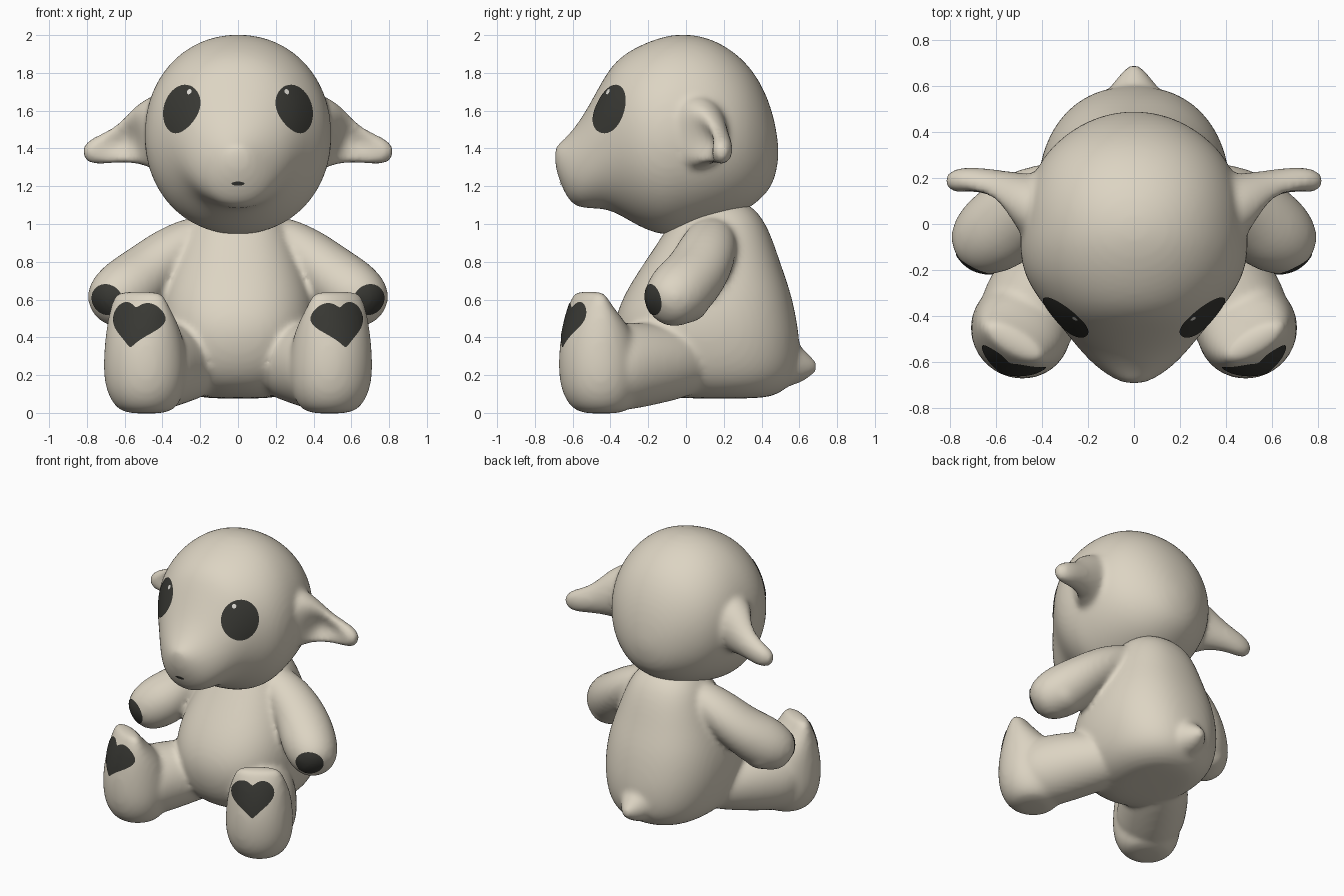
import bpy, bmesh, math
from mathutils import Vector as V
from mathutils.bvhtree import BVHTree

if "Cube" in bpy.data.objects:
    bpy.data.objects.remove(bpy.data.objects["Cube"])


def material(name, rgb):
    m = bpy.data.materials.new(name)
    m.diffuse_color = (*rgb, 1)
    m.use_nodes = True
    m.node_tree.nodes["Principled BSDF"].inputs["Base Color"].default_value = m.diffuse_color
    return m


PLUSH = material("beige plush", (0.72, 0.66, 0.545))
DARK = material("charcoal", (0.04, 0.04, 0.034))
GLINT = material("eye glint", (0.75, 0.73, 0.68))


def power(x, p):
    return math.copysign(abs(x) ** (2 / p), x)


def loft(bm, rings, n=24, p=2.0):
    """Closed skin through rings (centre, axis_a, axis_b, front dent); p squares the rings."""
    rows = []
    for c, a, b, dent in rings:
        row = []
        for i in range(n):
            co, si = math.cos(2 * math.pi * i / n), math.sin(2 * math.pi * i / n)
            off = a * power(co, p)
            if off.y < 0:
                off *= 1 - dent * co * co
            row.append(bm.verts.new(c + off + b * power(si, p)))
        rows.append(row)
    for r0, r1 in zip(rows, rows[1:]):
        for i in range(n):
            bm.faces.new((r0[i], r0[(i + 1) % n], r1[(i + 1) % n], r1[i]))
    bm.faces.new(rows[0])
    bm.faces.new(rows[-1])


def limb(bm, path, side):
    """Tube along (x, y, z, horizontal radius, vertical radius, dent), mirrored by side."""
    pts = [V((q[0] * side, q[1], q[2])) for q in path]
    rings = []
    for i, q in enumerate(path):
        t = (pts[min(i + 1, len(pts) - 1)] - pts[max(i - 1, 0)]).normalized()
        a = t.cross(V((0, 0, 1))).normalized()
        rings.append((pts[i], a * q[3], a.cross(t) * q[4], q[5] if len(q) > 5 else 0))
    loft(bm, rings)


def plush(name, bm, smooth):
    """Fuse overlapping lofts into one soft skin."""
    bmesh.ops.recalc_face_normals(bm, faces=bm.faces)
    me = bpy.data.meshes.new(name)
    bm.to_mesh(me)
    bm.free()
    ob = bpy.data.objects.new(name, me)
    bpy.context.collection.objects.link(ob)
    ob.modifiers.new("round", 'SUBSURF').levels = 2
    rm = ob.modifiers.new("fuse", 'REMESH')
    rm.mode, rm.voxel_size = 'VOXEL', 0.018
    sm = ob.modifiers.new("soften", 'SMOOTH')
    sm.factor, sm.iterations = 0.5, smooth
    dg = bpy.context.evaluated_depsgraph_get()
    baked = bpy.data.meshes.new_from_object(ob.evaluated_get(dg))
    ob.modifiers.clear()
    ob.data = baked
    baked.materials.clear()
    baked.materials.append(PLUSH)
    baked.polygons.foreach_set("use_smooth", [True] * len(baked.polygons))
    return ob, BVHTree.FromPolygons([v.co for v in baked.vertices],
                                    [f.vertices[:] for f in baked.polygons])


def patch(name, tree, centre, normal, outline, mat, lift=0.004, rings=8):
    """Thin patch: a flat outline projected onto the skin."""
    n = V(normal).normalized()
    h = V((0, 0, 1)).cross(n).normalized()
    up = n.cross(h)
    bm = bmesh.new()

    def drop(u, v):
        q = V(centre) + h * u + up * v
        loc, nor, _, _ = tree.ray_cast(q + n * 0.07, -n, 0.4)
        if loc is None:
            loc, nor, _, _ = tree.find_nearest(q)
        return bm.verts.new(loc + nor * lift)

    mid = drop(0, 0)
    rows = [[drop(u * k / rings, v * k / rings) for u, v in outline] for k in range(1, rings + 1)]
    m = len(outline)
    for i in range(m):
        j = (i + 1) % m
        bm.faces.new((mid, rows[0][i], rows[0][j]))
        for r0, r1 in zip(rows, rows[1:]):
            bm.faces.new((r0[i], r1[i], r1[j], r0[j]))
    for f in bm.faces:
        f.smooth = True
    me = bpy.data.meshes.new(name)
    bm.to_mesh(me)
    bm.free()
    me.materials.append(mat)
    bpy.context.collection.objects.link(bpy.data.objects.new(name, me))


def oval(a, b, n=40):
    return [(a * math.cos(2 * math.pi * i / n), b * math.sin(2 * math.pi * i / n)) for i in range(n)]


def heart(s, n=48):
    """Plump heart: a heart curve mixed with a circle."""
    out = []
    for i in range(n):
        t = 2 * math.pi * i / n
        v = (13 * math.cos(t) - 5 * math.cos(2 * t) - 2 * math.cos(3 * t) - math.cos(4 * t)) / 16
        out.append((-s * (.7 * math.sin(t) ** 3 + .3 * math.sin(t)), s * (.72 * v + .28 * math.cos(t))))
    return out


# Head: rings from back to snout (y, top, bottom, half width)
HEAD = [(0.49, 1.42, 1.34, .05), (0.465, 1.58, 1.21, .17), (0.4, 1.75, 1.13, .29),
        (0.3, 1.885, 1.055, .40), (0.15, 1.985, .995, .47), (0, 2.015, .95, .495),
        (-.12, 2.0, .93, .505), (-.25, 1.95, .98, .475), (-.38, 1.87, 1.065, .375),
        (-.46, 1.73, 1.08, .31), (-.54, 1.58, 1.08, .245), (-.61, 1.485, 1.10, .18),
        (-.665, 1.43, 1.21, .105), (-.695, 1.41, 1.31, .04)]
bm = bmesh.new()
loft(bm, [(V((0, y, (t + b) / 2)), V((w, 0, 0)), V((0, 0, (t - b) / 2)), 0) for y, t, b, w in HEAD], p=2.08)

# Ears: wide at the root, cupped in front, drooping outward
EAR = [(.32, .03, 1.48, .17, .20), (.42, .06, 1.48, .18, .215, .1), (.49, .09, 1.465, .14, .175, .5),
       (.55, .125, 1.445, .11, .135, 1.0), (.61, .15, 1.425, .09, .105, 1.0),
       (.68, .175, 1.405, .073, .085, .6), (.75, .19, 1.385, .06, .075, .1),
       (.80, .185, 1.375, .045, .055), (.82, .18, 1.37, .015, .02)]
for s in (-1, 1):
    limb(bm, EAR, s)
head, head_skin = plush("head", bm, 6)

# Body: rings from seat to neck (z, front y, back y, half width)
BODY = [(.075, 0, .37, .14), (.09, -.18, .49, .26), (.18, -.32, .595, .37), (.35, -.385, .61, .42),
        (.5, -.385, .59, .43), (.65, -.32, .555, .405), (.8, -.22, .50, .35), (.95, -.12, .45, .29),
        (1.06, -.05, .39, .235), (1.13, .04, .30, .13)]
bm = bmesh.new()
loft(bm, [(V((0, (f + b) / 2, z)), V((w, 0, 0)), V((0, (b - f) / 2, 0)), 0) for z, f, b, w in BODY], p=2.3)

# Tail: small pointed stub
loft(bm, [(V((0, y, z)), V((r, 0, 0)), V((0, 0, r)), 0)
          for y, z, r in ((.48, .29, .16), (.56, .27, .13), (.63, .25, .08), (.675, .245, .04), (.695, .245, .02))])

ARM = [(.14, .16, .98, .06, .05), (.2, .14, .95, .13, .11), (.36, .11, .85, .165, .14),
       (.48, .06, .745, .18, .155), (.57, -.01, .665, .185, .175), (.65, -.07, .605, .17, .165),
       (.715, -.12, .56, .125, .125), (.74, -.14, .54, .05, .05)]
# Palm: rounds out the back and underside of each hand
PALM = [(.58, .12, .60, .04, .04), (.59, .09, .60, .11, .10), (.60, .02, .60, .15, .13),
        (.61, -.08, .60, .16, .13), (.62, -.16, .60, .1, .1)]
LEG = [(.14, .12, .27, .12, .12), (.2, .02, .27, .18, .18), (.3, -.13, .262, .215, .21),
       (.41, -.30, .25, .225, .235), (.47, -.41, .24, .225, .235), (.5, -.47, .22, .18, .18), (.53, -.52, .22, .08, .08)]
# Foot: rings from heel to toe (z, front, back along the leg, half width)
FOOT = [(-.005, .08, -.1, .09), (.02, .15, -.17, .16), (.1, .2, -.2, .205), (.2, .22, -.21, .225),
        (.33, .22, -.21, .22), (.45, .195, -.15, .205), (.54, .165, -.06, .18),
        (.61, .13, 0, .155), (.645, .11, .02, .13)]
for s in (-1, 1):
    limb(bm, ARM, s)
    limb(bm, PALM, s)
    limb(bm, LEG, s)
    out, across = V((.5 * s, -.866, 0)), V((.866 * s, .5, 0))
    loft(bm, [(V((.49 * s, -.455, z)) + out * (f + b) / 2, across * w, out * (f - b) / 2, 0)
              for z, f, b, w in FOOT])
body, body_skin = plush("body", bm, 8)

# Eyes, glints, paw patches, heart soles
for s, side in ((-1, "left"), (1, "right")):
    look = (.67 * s, -.54, .51)
    patch(side + "_eye", head_skin, (.295 * s, -.40, 1.605), look, oval(.122, .13), DARK)
    patch(side + "_eye_glint", head_skin, (.245 * s, -.40, 1.69), look, oval(.014, .016, 8), GLINT, .007, 2)
    patch(side + "_paw_patch", body_skin, (.71 * s, -.2, .6), (.55 * s, -.83, 0), oval(.09, .08), DARK)
    patch(side + "_sole_heart", body_skin, (.55 * s, -.62, .49), (.53 * s, -.83, .33), heart(.14), DARK)

# Nose
patch("nose", head_skin, (0, -.65, 1.215), (0, -1, 0), oval(.034, .011, 16), DARK, rings=3)
